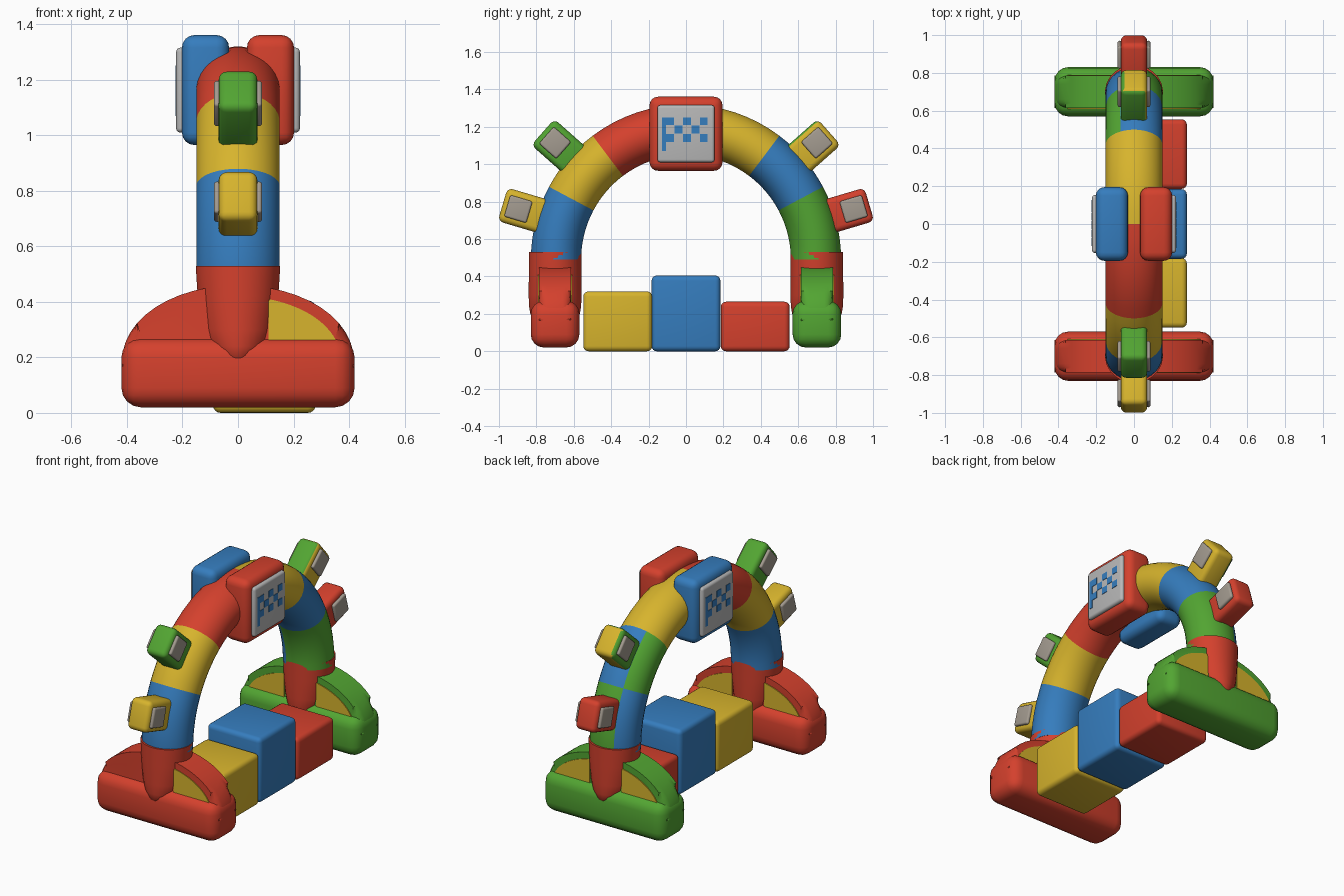
import bpy, bmesh, math
from mathutils import Matrix, Vector

if "Cube" in bpy.data.objects:
    bpy.data.objects.remove(bpy.data.objects["Cube"])

MATS = {}
for name, col in {
    "red": (0.66, 0.052, 0.026), "blue": (0.036, 0.205, 0.515),
    "yellow": (0.68, 0.456, 0.026), "green": (0.085, 0.376, 0.032),
    "light_grey": (0.48, 0.48, 0.48), "warm_grey": (0.37, 0.33, 0.28),
}.items():
    m = bpy.data.materials.new(name)
    m.diffuse_color = (*col, 1)
    m.use_nodes = True
    m.node_tree.nodes["Principled BSDF"].inputs["Base Color"].default_value = m.diffuse_color
    MATS[name] = m


def finish(name, bm, mats, rule=None, matrix=None):
    """Turn a bmesh into a smooth-shaded object; rule(face) gives the material index."""
    bmesh.ops.recalc_face_normals(bm, faces=bm.faces[:])
    bm.normal_update()
    if rule:
        for f in bm.faces:
            f.material_index = rule(f)
    if matrix:
        bm.transform(matrix)
    me = bpy.data.meshes.new(name)
    bm.to_mesh(me)
    bm.free()
    for m in mats:
        me.materials.append(MATS[m])
    ob = bpy.data.objects.new(name, me)
    bpy.context.collection.objects.link(ob)
    bpy.ops.object.select_all(action='DESELECT')
    ob.select_set(True)
    bpy.context.view_layer.objects.active = ob
    bpy.ops.object.shade_smooth_by_angle(angle=math.radians(40))
    return ob


def box(name, centre, half, bevel, mats, rule=None, matrix=None):
    bm = bmesh.new()
    bmesh.ops.create_cube(bm, size=2)
    bm.transform(Matrix.Translation(centre) @ Matrix.Diagonal((*half, 1)))
    if bevel:
        bmesh.ops.bevel(bm, geom=bm.edges[:], offset=bevel, segments=4,
                        profile=0.5, affect='EDGES')
    return finish(name, bm, mats, rule, matrix)


def prism(name, pts, y0, y1, bevel, mats):
    """Extrude an x-z outline along y, with rounded cap edges."""
    bm = bmesh.new()
    a = [bm.verts.new((x, y0, z)) for x, z in pts]
    b = [bm.verts.new((x, y1, z)) for x, z in pts]
    caps = [bm.faces.new(a), bm.faces.new(b[::-1])]
    n = len(pts)
    for i in range(n):
        j = (i + 1) % n
        bm.faces.new((a[i], b[i], b[j], a[j]))
    if bevel:
        edges = [e for f in caps for e in f.edges]
        bmesh.ops.bevel(bm, geom=edges, offset=bevel, segments=4, profile=0.5,
                        affect='EDGES', clamp_overlap=False)
    return finish(name, bm, mats)


def loft(name, rings, mats, rule=None, sides=32):
    """Skin elliptical rings given as (centre, half x, second axis vector)."""
    bm = bmesh.new()
    rows = []
    for c, rx, ax in rings:
        rows.append([bm.verts.new(c + Vector((rx * math.cos(t), 0, 0)) + ax * math.sin(t))
                     for t in (2 * math.pi * (k + 0.5) / sides for k in range(sides))])
    for r, s in zip(rows, rows[1:]):
        for k in range(sides):
            j = (k + 1) % sides
            bm.faces.new((r[k], r[j], s[j], s[k]))
    bm.faces.new(rows[0])
    bm.faces.new(rows[-1])
    return finish(name, bm, mats, rule)


# Arch segments: angle from the back (+y) over the top to the front (-y)
CZ, R = 0.49, 0.695
for name, a0, a1, mats in (
        ("back_low", 0, 28, ("green", "blue")), ("back_mid", 28, 53, ("blue", "green")),
        ("back_top", 53, 90, ("yellow",)), ("front_top", 90, 127, ("red",)),
        ("front_mid", 127, 152, ("yellow",)), ("front_low", 152, 180, ("blue",))):
    rings = []
    for i in range(9):
        a = math.radians(a0 + (a1 - a0) * i / 8)
        d = Vector((0, math.cos(a), math.sin(a)))
        rings.append((Vector((0, 0, CZ)) + d * R, 0.151, d * 0.135))
    # the two-coloured back segments swap colours on the left side
    rule = (lambda f: int(f.calc_center_median().x < -0.06)) if len(mats) > 1 else None
    loft("arch_" + name, rings, mats, rule)


def dome(sx, sz, x0, x1, n=24):
    """Points on the domed foot outline between x0 and x1."""
    out = []
    t0, t1 = math.acos(x0 / sx), math.acos(x1 / sx)
    for i in range(n + 1):
        t = t0 + (t1 - t0) * i / n
        out.append((sx * math.cos(t), 0.17 + sz * max(0, math.sin(t)) ** 0.92))
    return out


# Feet with legs and quarter panels
for side, label, colour in ((-1, "front", "red"), (1, "back", "green")):
    y = 0.70 * side
    box(label + "_foot_base", (0, y, 0.145), (0.42, 0.13, 0.125), 0.07, (colour,))
    prism(label + "_foot_dome", dome(0.42, 0.29, 0.42, -0.42) + [(-0.42, 0.1), (0.42, 0.1)],
          y - 0.085, y + 0.085, 0.045, (colour,))
    for face in (-1, 1):
        for sx in (-1, 1):
            if side == -1 and face == -1 and sx == -1:
                continue  # this panel is plain red
            arc = dome(0.375, 0.25, 0.355, 0.11, 12)
            pts = [(sx * px, pz) for px, pz in arc + [(0.11, 0.24), (0.355, 0.24)]]
            yc = y + face * 0.0855
            prism("%s_foot_panel" % label, pts, yc - 0.0045, yc + 0.0045, 0, ("yellow",))
    loft(label + "_leg", [(Vector((0, y, z)), rx, Vector((0, ry, 0))) for z, rx, ry in (
        (0.53, 0.153, 0.141), (0.42, 0.146, 0.141), (0.30, 0.132, 0.142),
        (0.24, 0.115, 0.140), (0.20, 0.085, 0.133), (0.17, 0.04, 0.10))], ("red",))

# Row of blocks under the arch
for name, y, h, c in (("front", -0.365, 0.32, "yellow"), ("middle", 0, 0.405, "blue"),
                      ("back", 0.37, 0.265, "red")):
    box(name + "_block", (0.095, y, h / 2), (0.185, 0.184, h / 2), 0.028, (c,))

# Top sign boxes with plates and a chequered flag picture
for s, label, c in ((1, "right", "red"), (-1, "left", "blue")):
    box(label + "_sign", (s * 0.117, 0, 1.163), (0.085, 0.195, 0.198), 0.045, (c,))
    box(label + "_sign_plate", (s * 0.205, 0, 1.163), (0.018, 0.153, 0.153), 0.016,
        ("light_grey",))
    tiles = [(-0.117, 1.16, 0.011, 0.09)]
    for col in range(5):
        for row in range(3):
            if (col + row) % 2 == 0:
                tiles.append((-0.085 + 0.045 * col, 1.23 - 0.045 * row, 0.021, 0.021))
    for ty, tz, hy, hz in tiles:
        box(label + "_flag_tile", (s * 0.2235, s * ty, tz), (0.002, hy, hz), 0, ("blue",))

# Tags sticking out of the arch
for name, ang, c in (("back_low", 16.5, "red"), ("back_high", 41.5, "yellow"),
                     ("front_high", 138.5, "green"), ("front_low", 163.5, "yellow")):
    mat = Matrix.Translation((0, 0, 0.495)) @ Matrix.Rotation(math.radians(ang), 4, 'X')
    mats, rule = (c,), None
    if name == "back_high":  # green on its upper and left faces
        mats = (c, "green")
        rule = lambda f: int(f.normal.z > 0.7 or f.normal.x < -0.5)
    box("tag_" + name, (0, 0.90, 0), (0.07, 0.122, 0.093), 0.03, mats, rule, mat)
    for s in (-1, 1):
        box("tag_plate_" + name, (s * 0.075, 0.935, 0), (0.012, 0.062, 0.06), 0.011,
            ("warm_grey",), None, mat)
